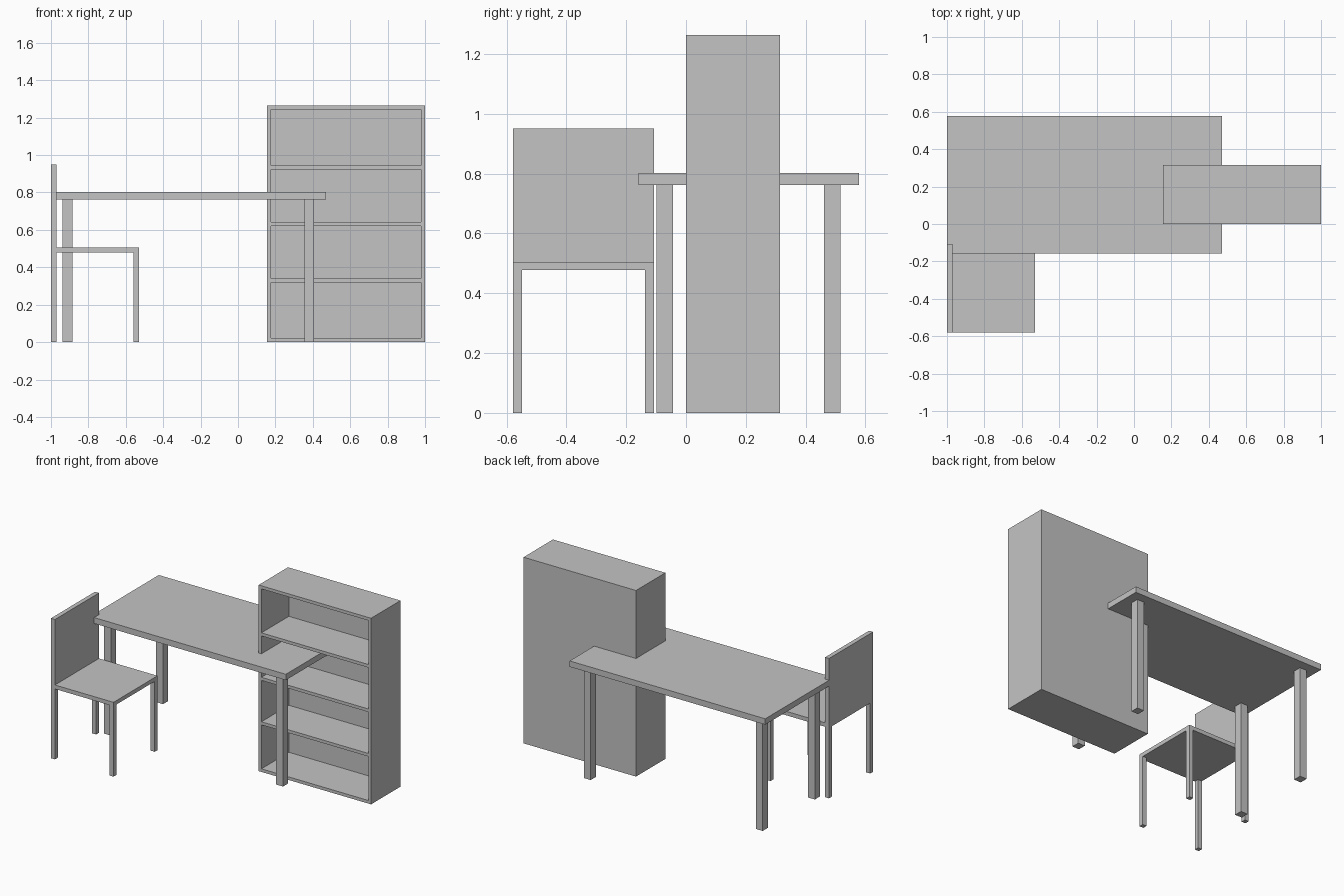
import bpy

if "Cube" in bpy.data.objects:
    bpy.data.objects.remove(bpy.data.objects["Cube"])

grey = bpy.data.materials.new("light grey")
grey.diffuse_color = (0.55, 0.55, 0.55, 1)
grey.use_nodes = True
grey.node_tree.nodes["Principled BSDF"].inputs["Base Color"].default_value = grey.diffuse_color


def box(name, x, y, z):
    """Axis-aligned box from (min, max) ranges."""
    bpy.ops.mesh.primitive_cube_add(size=1)
    ob = bpy.context.object
    ob.name = name
    ob.location = [(r[0] + r[1]) / 2 for r in (x, y, z)]
    ob.scale = [r[1] - r[0] for r in (x, y, z)]
    bpy.ops.object.transform_apply(location=True, rotation=False, scale=True)
    ob.data.materials.append(grey)
    return ob


# Table: top and four inset legs
box("table_top", (-1, 0.47), (-0.158, 0.578), (0.762, 0.802))
for x in (-0.938, 0.355):
    for y in (-0.098, 0.461):
        box("table_leg", (x, x + 0.052), (y, y + 0.055), (0, 0.762))

# Chair: seat, tall back panel and four legs
Y0, Y1 = -0.579, -0.107
box("chair_seat", (-0.97, -0.53), (Y0, Y1), (0.478, 0.505))
box("chair_back", (-1, -0.97), (Y0, Y1), (0.478, 0.95))
for x in (-1, -0.56):
    for y in (Y0, Y1 - 0.03):
        box("chair_leg", (x, x + 0.03), (y, y + 0.03), (0, 0.478))

# Bookcase: outer panels, back panel and three shelves
X0, X1, D, H, T = 0.155, 1.0, 0.315, 1.264, 0.021
box("bookcase_side", (X0, X0 + T), (0, D), (0, H))
box("bookcase_side", (X1 - T, X1), (0, D), (0, H))
box("bookcase_base", (X0 + T, X1 - T), (0, D), (0, T))
box("bookcase_top", (X0 + T, X1 - T), (0, D), (H - T, H))
box("bookcase_back", (X0 + T, X1 - T), (D - T, D), (T, H - T))
for z in (0.33, 0.632, 0.934):
    box("bookcase_shelf", (X0 + T, X1 - T), (0, D - T), (z - T / 2, z + T / 2))
